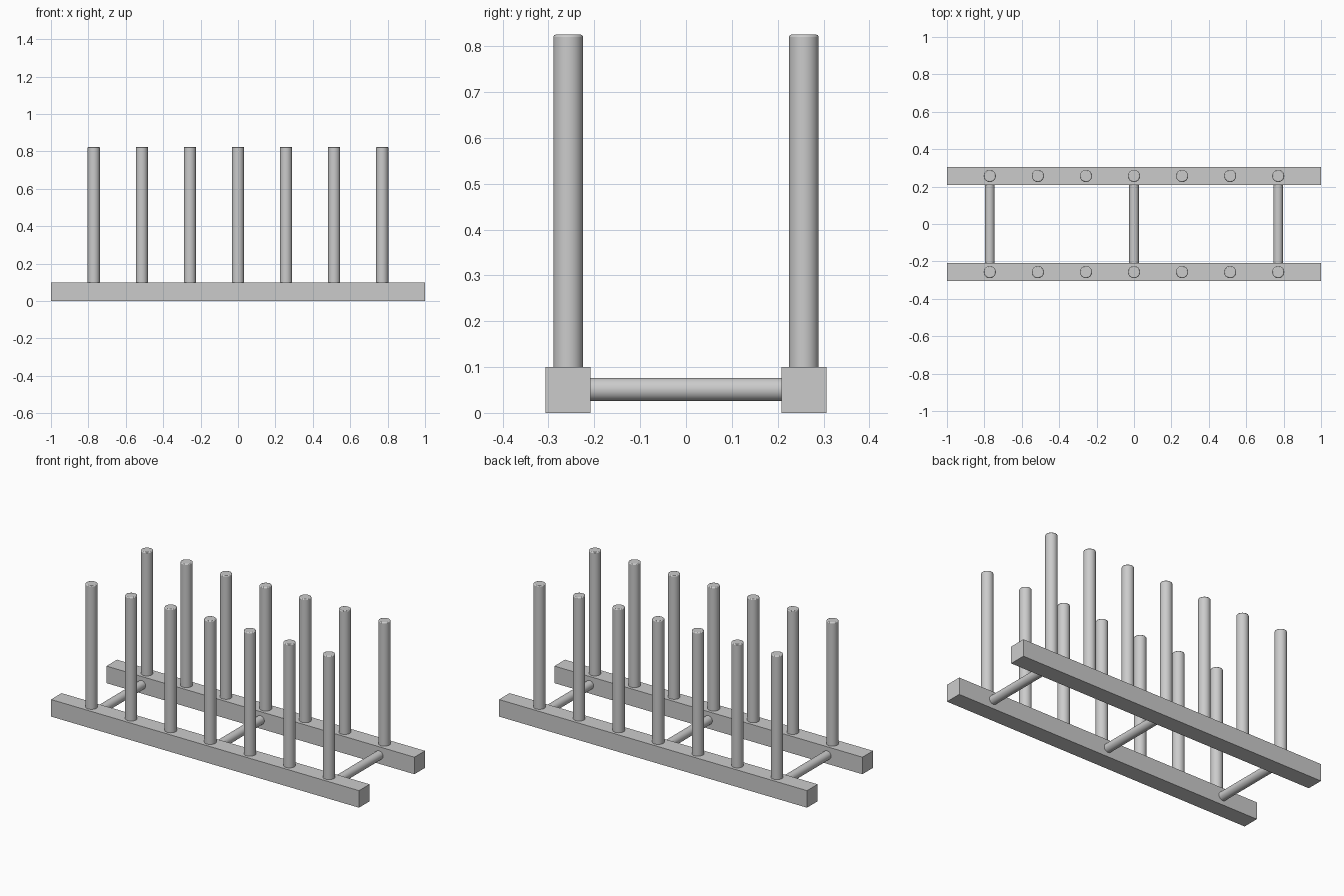
import bpy, math

if "Cube" in bpy.data.objects:
    bpy.data.objects.remove(bpy.data.objects["Cube"])

RAIL_Y = 0.257      # rail centre line
PITCH = 0.257       # spacing of the posts
RAIL_H = 0.1


def dowel(name, radius, length, location, rotation=(0, 0, 0), bevel=0.0):
    bpy.ops.mesh.primitive_cylinder_add(vertices=40, radius=radius, depth=length,
                                        location=location, rotation=rotation)
    ob = bpy.context.object
    ob.name = name
    if bevel:
        mod = ob.modifiers.new("rounded_edge", 'BEVEL')
        mod.width = bevel
        mod.segments = 2
        mod.limit_method = 'ANGLE'
        mod.angle_limit = math.radians(50)
    bpy.ops.object.shade_smooth_by_angle(angle=math.radians(35))
    return ob


for side, y in (("front", -RAIL_Y), ("back", RAIL_Y)):
    # Square base rail
    bpy.ops.mesh.primitive_cube_add(size=1, location=(0, y, RAIL_H / 2))
    rail = bpy.context.object
    rail.name = side + "_rail"
    rail.scale = (2.0, 0.098, RAIL_H)
    bpy.ops.object.transform_apply(location=False, rotation=False, scale=True)

    # Row of upright posts, seated in the rail
    bottom, top = 0.05, 0.825
    for i in range(-3, 4):
        dowel(f"{side}_post_{i + 4}", 0.0325, top - bottom,
              (i * PITCH, y, (top + bottom) / 2), bevel=0.005)

# Cross bars joining the two rails
for i in (-3, 0, 3):
    dowel(f"cross_bar_{i // 3 + 2}", 0.0255, 2 * RAIL_Y - 0.06,
          (i * PITCH, 0, 0.051), (math.pi / 2, 0, 0))
